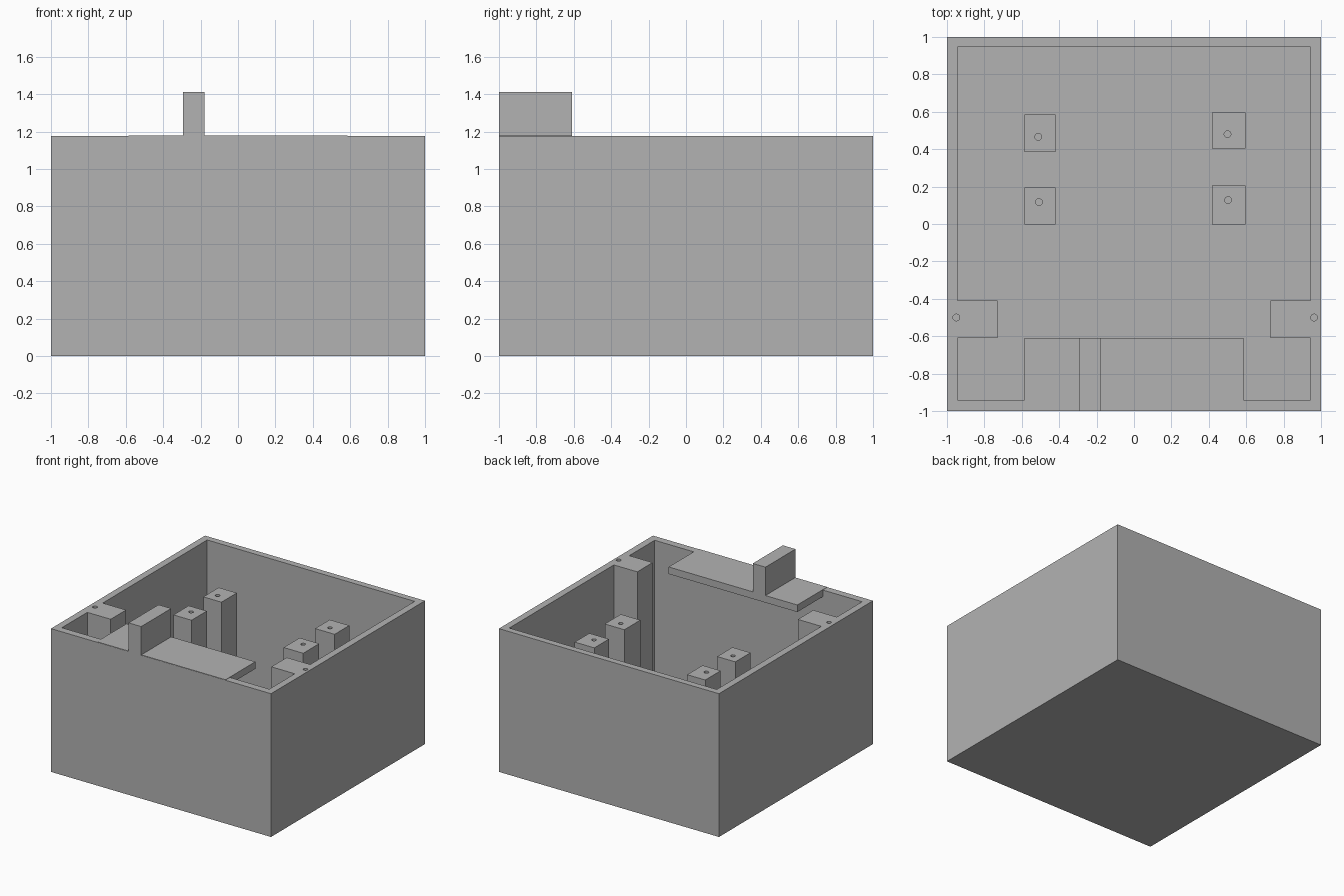
import bpy, bmesh

if "Cube" in bpy.data.objects:
    bpy.data.objects.remove(bpy.data.objects["Cube"])

H = 1.177          # rim height
FLOOR = 0.06       # floor thickness
POST_TOP = 1.02

grey = bpy.data.materials.new("plain grey")
grey.diffuse_color = (0.448, 0.448, 0.448, 1)
grey.use_nodes = True
grey.node_tree.nodes["Principled BSDF"].inputs["Base Color"].default_value = grey.diffuse_color


def prism(name, outline, z0, z1):
    """Extrude a counter-clockwise xy outline from z0 to z1."""
    bm = bmesh.new()
    low = [bm.verts.new((x, y, z0)) for x, y in outline]
    high = [bm.verts.new((x, y, z1)) for x, y in outline]
    bm.faces.new(low[::-1])
    bm.faces.new(high)
    n = len(outline)
    for i in range(n):
        j = (i + 1) % n
        bm.faces.new((low[i], low[j], high[j], high[i]))
    mesh = bpy.data.meshes.new(name)
    bm.to_mesh(mesh)
    bm.free()
    mesh.materials.append(grey)
    obj = bpy.data.objects.new(name, mesh)
    bpy.context.collection.objects.link(obj)
    return obj


def block(name, x0, x1, y0, y1, z0, z1):
    return prism(name, [(x0, y0), (x1, y0), (x1, y1), (x0, y1)], z0, z1)


def drill(x, y, top, depth=0.2, r=0.018):
    """Cylindrical cutter for a screw hole."""
    bpy.ops.mesh.primitive_cylinder_add(vertices=24, radius=r, depth=2 * depth,
                                        location=(x, y, top))
    cutter = bpy.context.object
    cutter.name = "hole_cutter"
    cutter.data.materials.append(grey)
    return cutter


def cut(obj, cutters):
    """Subtract the cutters, bake the result and remove them."""
    for c in cutters:
        c.hide_render = True
        m = obj.modifiers.new("cut", 'BOOLEAN')
        m.operation = 'DIFFERENCE'
        m.solver = 'EXACT'
        m.object = c
    dg = bpy.context.evaluated_depsgraph_get()
    dg.update()
    mesh = bpy.data.meshes.new_from_object(obj.evaluated_get(dg))
    obj.modifiers.clear()
    obj.data = mesh
    for c in cutters:
        bpy.data.objects.remove(c)


# Open housing: the cavity outline leaves a screw pillar on each side wall
housing = block("housing", -1, 1, -1, 1, 0, H)
cavity = prism("cavity_cutter", [
    (-0.943, -0.94), (0.943, -0.94),
    (0.943, -0.61), (0.73, -0.61), (0.73, -0.41), (0.943, -0.41),
    (0.943, 0.947), (-0.943, 0.947),
    (-0.943, -0.41), (-0.73, -0.41), (-0.73, -0.61), (-0.943, -0.61),
], FLOOR, H + 0.3)
cut(housing, [cavity, drill(-0.95, -0.5, H), drill(0.963, -0.5, H)])

# Mounting posts: x0, x1, y0, y1, hole x, hole y
posts = {
    "back_left_post": (-0.585, -0.42, 0.385, 0.585, -0.512, 0.466),
    "front_left_post": (-0.585, -0.42, -0.003, 0.195, -0.508, 0.117),
    "back_right_post": (0.417, 0.595, 0.405, 0.595, 0.5, 0.48),
    "front_right_post": (0.417, 0.595, -0.003, 0.205, 0.503, 0.128),
}
for name, (x0, x1, y0, y1, hx, hy) in posts.items():
    post = block(name, x0, x1, y0, y1, FLOOR - 0.01, POST_TOP)
    cut(post, [drill(hx, hy, POST_TOP)])

# Shelf along the front rim, with an upright tab
block("front_shelf", -0.585, 0.585, -0.998, -0.61, H - 0.055, H + 0.003)
block("upright_tab", -0.295, -0.18, -1, -0.61, H, 1.413)
